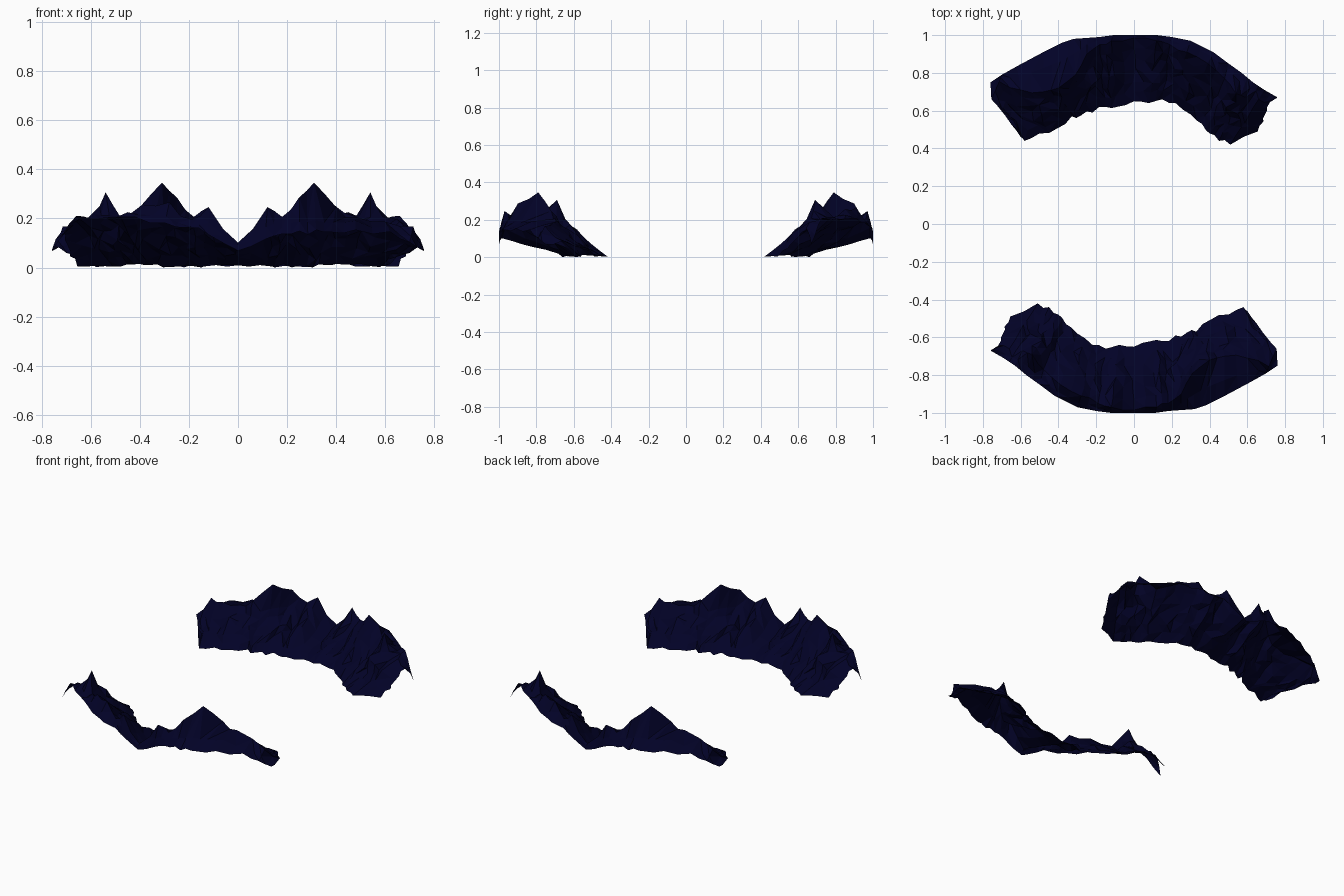
import bpy, bmesh, math, random

if "Cube" in bpy.data.objects:
    bpy.data.objects.remove(bpy.data.objects["Cube"])

random.seed(7)

# One flat colour: dark navy rock
navy = bpy.data.materials.new("dark_navy_rock")
navy.diffuse_color = (0.0006, 0.0006, 0.02, 1)
navy.use_nodes = True
navy.node_tree.nodes["Principled BSDF"].inputs["Base Color"].default_value = navy.diffuse_color

# Cross-section stations along the back ridge, left to right:
# outer x, y | crest x, y, z | inner x, y
STATIONS = [
    (-.76, .75, -.755, .66, .09, -.60, .46),
    (-.70, .79, -.715, .755, .17, -.58, .44),
    (-.62, .835, -.60, .71, .19, -.50, .48),
    (-.48, .91, -.48, .70, .21, -.40, .51),
    (-.38, .96, -.40, .72, .25, -.33, .57),
    (-.32, .98, -.31, .79, .35, -.28, .575),
    (-.25, .985, -.25, .90, .29, -.22, .59),
    (-.18, .99, -.18, .95, .21, -.15, .62),
    (-.11, 1.0, -.12, .97, .25, -.09, .62),
    (0, 1.0, 0, .985, .105, 0, .65),
    (.12, 1.0, .12, .97, .25, .08, .64),
    (.20, .99, .19, .95, .20, .15, .66),
    (.30, .97, .28, .91, .27, .22, .64),
    (.42, .91, .39, .85, .26, .30, .58),
    (.50, .85, .48, .77, .21, .36, .53),
    (.57, .80, .54, .69, .31, .40, .48),
    (.63, .75, .59, .67, .21, .45, .44),
    (.69, .71, .66, .66, .19, .51, .42),
    (.76, .67, .72, .645, .15, .655, .49),
]
ROWS = 6   # rows from the crest down to the inner foot


def mix(a, b, t):
    return a + (b - a) * t


def jitter(amount):
    return random.uniform(-amount, amount)


# Halfway stations with a little roughness make the ridge line jagged
stations = []
for a, b in zip(STATIONS, STATIONS[1:]):
    m = [mix(p, q, .5) for p, q in zip(a, b)]
    m[3] += jitter(.012)
    m[4] += jitter(.015) - .008
    m[6] += jitter(.015)
    stations += [a, m]
stations.append(STATIONS[-1])


def column(s):
    """Points from the outer rim, over the crest, down to the inner foot."""
    ox, oy, cx, cy, cz, ix, iy = s
    # the rim is low at the central pass and at the tips, higher between
    if ox < 0:
        lift = .075 * min(1, -ox / .2, (.76 + ox) / .15)
    else:
        lift = min(.5 * ox, .07 + .12 * ox, 1.5 * (.76 - ox))
    rim_z = .072 + lift * random.uniform(.85, 1.15)
    foot_z = random.uniform(.003, .018)
    pts = [(ox, oy, rim_z)]
    mid_z = max(rim_z, mix(rim_z, min(cz, .23), .5))
    pts.append((mix(ox, cx, .4), mix(oy, cy, .4), mid_z + jitter(.012)))
    pts.append((cx, cy, cz))
    shoulder = min(cz, .25)          # peaks stay narrow
    gully = jitter(.014)
    for r in range(1, ROWS + 1):
        t = r / ROWS
        inner = math.sin(math.pi * t)
        saddle = min(1, abs(cx) / .1)   # keep the central pass low
        z = mix(foot_z, shoulder, 1 - t)
        z += (gully + jitter(.016)) * inner * saddle
        pts.append((mix(cx, ix, t) + jitter(.012) * inner,
                    mix(cy, iy, t) + jitter(.014) * inner, max(z, 0)))
    return pts


bm = bmesh.new()
cols = [[bm.verts.new(p) for p in column(s)] for s in stations]
for a, b in zip(cols, cols[1:]):
    for k in range(len(a) - 1):
        p, q, r, s = a[k], b[k], b[k + 1], a[k + 1]
        # alternate the diagonal at random for a crumpled, faceted look
        if random.random() < .5:
            bm.faces.new((p, q, r))
            bm.faces.new((p, r, s))
        else:
            bm.faces.new((p, q, s))
            bm.faces.new((q, r, s))
bmesh.ops.recalc_face_normals(bm, faces=bm.faces)
if sum(f.normal.z for f in bm.faces) < 0:
    bmesh.ops.reverse_faces(bm, faces=bm.faces)
lowest = min(v.co.z for v in bm.verts)
for v in bm.verts:
    v.co.z -= lowest

mesh = bpy.data.meshes.new("mountain_ridge")
bm.to_mesh(mesh)
bm.free()
mesh.materials.append(navy)

# The front ridge is the back ridge turned half way round
for name, turn in (("back_mountain_ridge", 0), ("front_mountain_ridge", math.pi)):
    ob = bpy.data.objects.new(name, mesh)
    ob.rotation_euler.z = turn
    bpy.context.collection.objects.link(ob)
